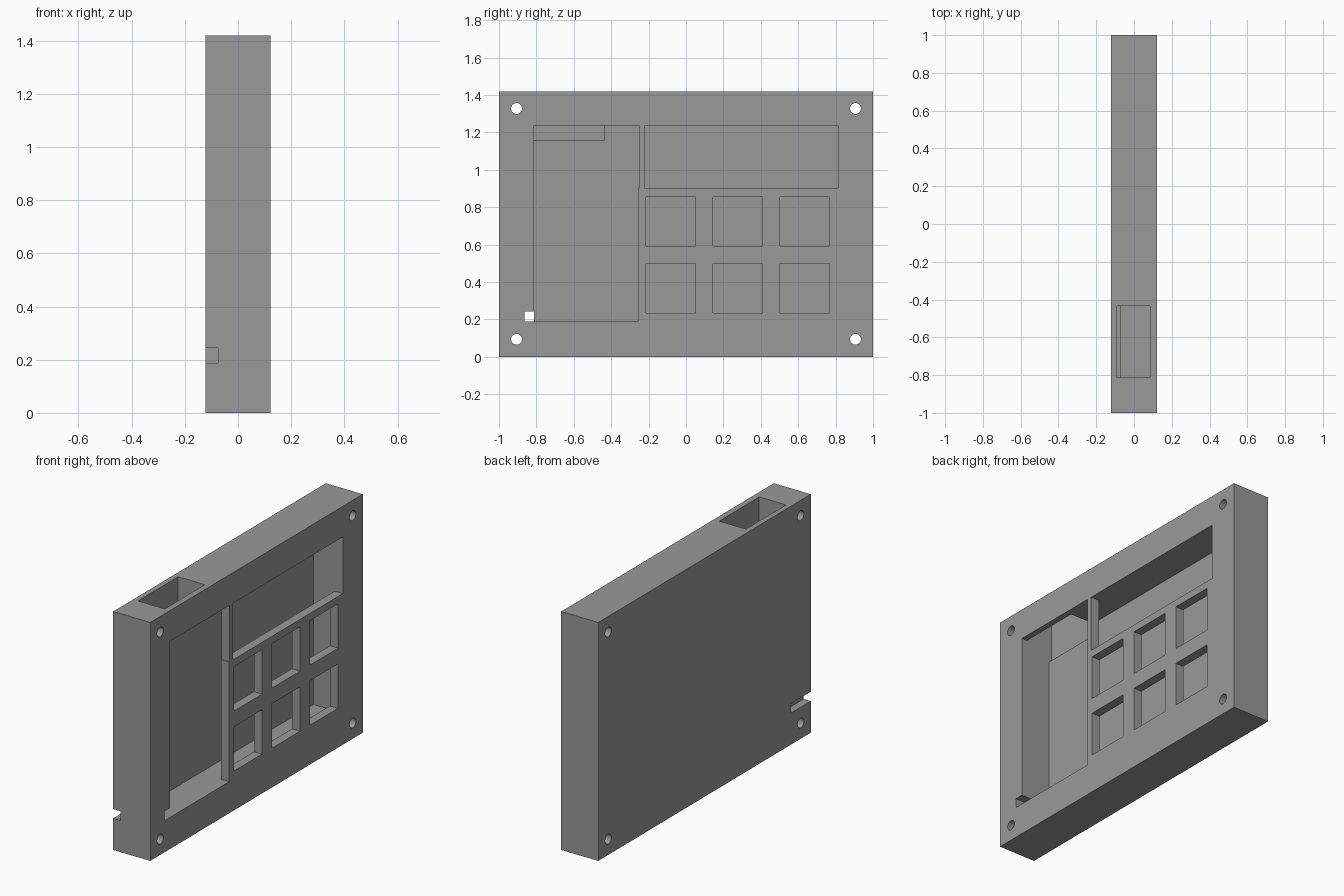
import bpy, bmesh, math
from mathutils import Matrix

if "Cube" in bpy.data.objects:
    bpy.data.objects.remove(bpy.data.objects["Cube"])

HX = 0.122          # half thickness of the case
BACK = -0.072       # inside of the back wall
PANEL = 0.068       # inside of the front panel
OUT = 0.2           # cutters end outside the case here

grey = bpy.data.materials.new("plain grey")
grey.diffuse_color = (0.32, 0.32, 0.32, 1)
grey.use_nodes = True
grey.node_tree.nodes["Principled BSDF"].inputs["Base Color"].default_value = grey.diffuse_color


def finish(name, bm):
    mesh = bpy.data.meshes.new(name)
    bm.to_mesh(mesh)
    bm.free()
    mesh.materials.append(grey)
    ob = bpy.data.objects.new(name, mesh)
    bpy.context.collection.objects.link(ob)
    return ob


def box(name, x, y, z):
    bm = bmesh.new()
    bmesh.ops.create_cube(bm, size=1)
    for v in bm.verts:
        v.co = [a + (b - a) * (c + 0.5) for (a, b), c in zip((x, y, z), v.co)]
    return finish(name, bm)


def screw_hole(name, y, z):
    bm = bmesh.new()
    bmesh.ops.create_cone(bm, cap_ends=True, segments=32, radius1=0.029, radius2=0.029, depth=0.6,
                          matrix=Matrix.Translation((0, y, z)) @ Matrix.Rotation(math.pi / 2, 4, 'Y'))
    return finish(name, bm)


case = box("case", (-HX, HX), (-1, 1), (0, 1.42))
cutters = []

# hollow interior behind the front panel
cutters.append(box("cavity_cutter", (BACK, PANEL), (-0.812, 0.812), (0.188, 1.237)))

# tall bay opening (slightly wider beside the display) and display opening
cutters.append(box("bay_cutter", (0, OUT), (-0.812, -0.257), (0.188, 1.237)))
cutters.append(box("bay_upper_cutter", (0, OUT), (-0.5, -0.252), (0.9, 1.237)))
cutters.append(box("display_cutter", (0, OUT), (-0.22, 0.812), (0.9, 1.237)))

# two rows of three button openings
for y in (-0.213, 0.145, 0.503):
    for z in (0.234, 0.592):
        cutters.append(box("button_cutter", (0, OUT), (y, y + 0.265), (z, z + 0.264)))

# connector shaft through the top edge, set a little into the back wall
cutters.append(box("shaft_cutter", (-0.09, 0.086), (-0.812, -0.435), (1.16, 1.6)))

# cable slot in the back and its notch beside the bay
cutters.append(box("slot_cutter", (-0.3, -0.075), (-1.2, -0.812), (0.188, 0.244)))
cutters.append(box("notch_cutter", (-0.1, OUT), (-0.864, -0.812), (0.188, 0.244)))

# corner screw holes
for y in (-0.906, 0.906):
    for z in (0.094, 1.328):
        cutters.append(screw_hole("screw_hole_cutter", y, z))

for c in cutters:
    mod = case.modifiers.new(c.name, 'BOOLEAN')
    mod.operation = 'DIFFERENCE'
    mod.solver = 'EXACT'
    mod.object = c

# bake the cuts and clear the helpers away
bpy.context.view_layer.update()
baked = bpy.data.meshes.new_from_object(case.evaluated_get(bpy.context.evaluated_depsgraph_get()))
case.modifiers.clear()
case.data = baked
for c in cutters:
    bpy.data.objects.remove(c)

bpy.context.view_layer.objects.active = case
case.select_set(True)
bpy.ops.object.shade_smooth_by_angle(angle=math.radians(30))
